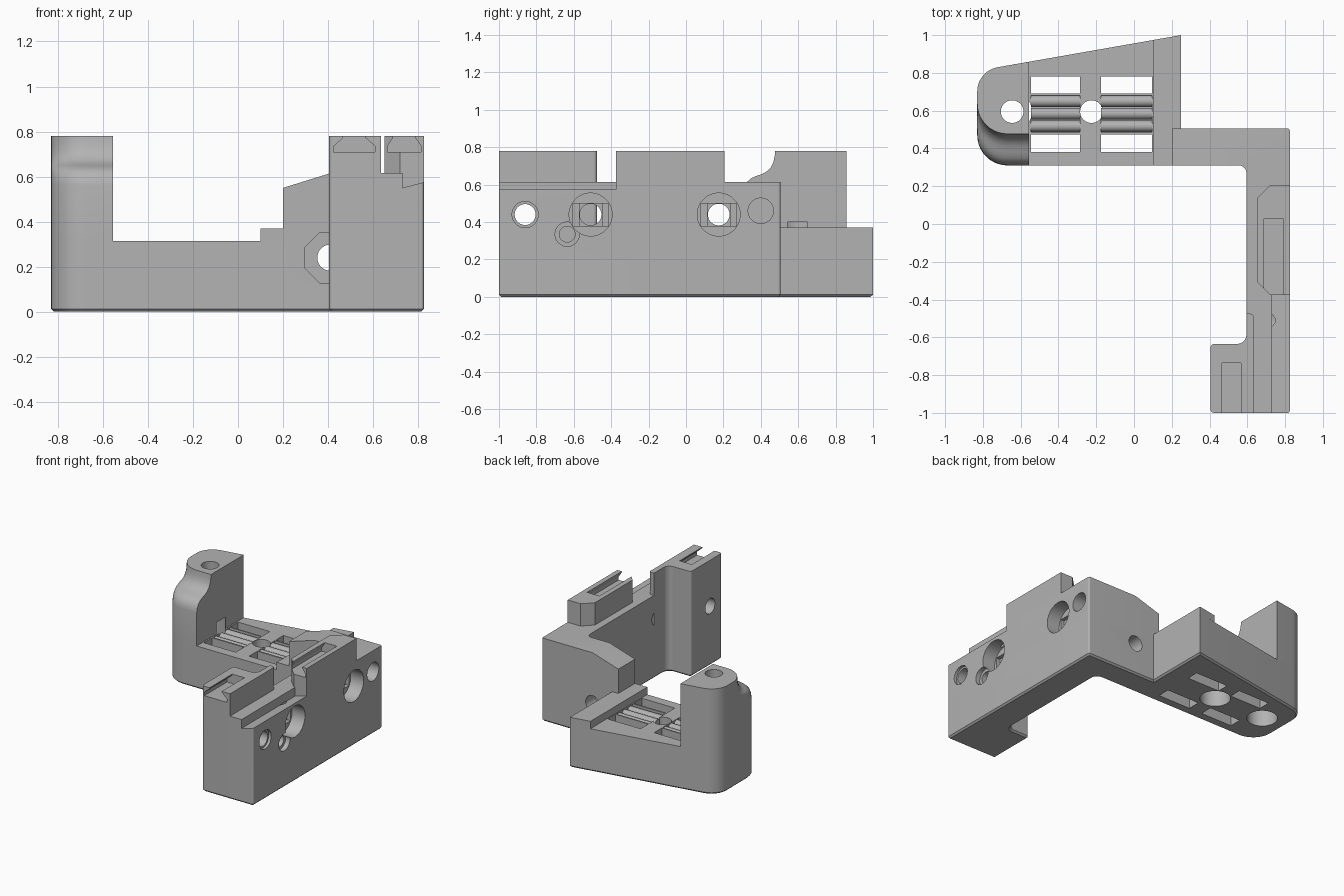
import bpy, bmesh, math
from mathutils import Vector

cube = bpy.data.objects.get("Cube")
if cube:
    bpy.data.objects.remove(cube, do_unlink=True)

grey = bpy.data.materials.new("plain grey")
grey.use_nodes = True
grey.diffuse_color = (0.45, 0.45, 0.45, 1)
grey.node_tree.nodes["Principled BSDF"].inputs["Base Color"].default_value = grey.diffuse_color


def rounded(corners, steps=10):
    """Outline with arcs: corners are (x, y) or (x, y, radius)."""
    out = []
    for i, c in enumerate(corners):
        p = Vector(c[:2])
        if len(c) == 2:
            out.append(p)
            continue
        a = (Vector(corners[i - 1][:2]) - p).normalized()
        b = (Vector(corners[(i + 1) % len(corners)][:2]) - p).normalized()
        half = a.angle(b) / 2
        centre = p + (a + b).normalized() * c[2] / math.sin(half)
        reach = c[2] / math.tan(half)
        start, end = p + a * reach - centre, p + b * reach - centre
        t0 = math.atan2(start.y, start.x)
        turn = math.atan2(end.y, end.x) - t0
        turn = (turn + math.pi) % (2 * math.pi) - math.pi
        for k in range(steps + 1):
            t = t0 + turn * k / steps
            out.append(centre + Vector((math.cos(t), math.sin(t))) * c[2])
    return out


def loft(name, rings, chamfer=0):
    """Solid through rings of 3D points, with an optional chamfer on the first ring."""
    bm = bmesh.new()
    loops = [[bm.verts.new(p) for p in ring] for ring in rings]
    first = bm.faces.new(loops[0])
    bm.faces.new(loops[-1])
    n = len(loops[0])
    for lo, hi in zip(loops, loops[1:]):
        for i in range(n):
            j = (i + 1) % n
            bm.faces.new((lo[i], lo[j], hi[j], hi[i]))
    bmesh.ops.recalc_face_normals(bm, faces=bm.faces)
    if chamfer:
        bmesh.ops.bevel(bm, geom=list(first.edges), offset=chamfer, segments=1,
                        affect='EDGES', profile=0.5)
    mesh = bpy.data.meshes.new(name)
    bm.to_mesh(mesh)
    bm.free()
    mesh.materials.append(grey)
    ob = bpy.data.objects.new(name, mesh)
    bpy.context.collection.objects.link(ob)
    return ob


def prism(name, outline, lo, hi, axis="z", chamfer=0):
    place = {"x": lambda p, t: (t, p[0], p[1]),
             "y": lambda p, t: (p[0], t, p[1]),
             "z": lambda p, t: (p[0], p[1], t)}[axis]
    return loft(name, [[place(p, t) for p in outline] for t in (lo, hi)], chamfer)


def rect(a0, a1, b0, b1):
    return [(a0, b0), (a1, b0), (a1, b1), (a0, b1)]


def disc(a, b, r, sides=32):
    turns = [2 * math.pi * (k + 0.5) / sides for k in range(sides)]
    return [(a + r * math.cos(t), b + r * math.sin(t)) for t in turns]


cutters = []


def cut(parts, outline, lo, hi, axis="z"):
    tool = prism("cutter", outline, lo, hi, axis)
    tool.hide_render = True
    cutters.append(tool)
    for part in parts:
        mod = part.modifiers.new("cut", 'BOOLEAN')
        mod.operation, mod.solver, mod.object = 'DIFFERENCE', 'EXACT', tool


DECK, RIM, TOP = 0.315, 0.615, 0.78
OUT = 0.825

# One continuous foundation: flared plate, arm, wall and front block
base = prism("foundation", rounded([
    (-0.83, 0.31, 0.16), (0.595, 0.31, 0.04), (0.595, -0.635, 0.05),
    (0.405, -0.635, 0.02), (0.405, -1, 0.02), (OUT, -1, 0.012),
    (OUT, 0.505, 0.012), (0.25, 0.505), (0.25, 1), (-0.83, 0.811, 0.13)]),
    0, DECK, chamfer=0.012)

# Corner tower with a scooped front
scoop = [(0.31, DECK), (0.31, 0.56), (0.315, 0.59), (0.33, 0.618), (0.35, 0.635),
         (0.38, 0.648), (0.41, 0.658), (0.433, 0.672), (0.453, 0.692),
         (0.466, 0.717), (0.474, 0.75), (0.477, TOP)]
tower = loft("tower", [[(p.x, p.y, z) for p in rounded(
    [(-0.83, y, 0.16), (-0.555, y), (-0.555, 0.859), (-0.83, 0.811, 0.13)])]
    for y, z in scoop])

# Raised ridge along the flared end of the plate
ridge = prism("plate_ridge", [(0.1, 0.31), (0.25, 0.31), (0.25, 1), (0.1, 0.974)], DECK, 0.37)

# Upper wall with its return arm
wall = prism("wall_and_arm", rounded([
    (0.2, 0.31), (0.595, 0.31, 0.04), (0.595, -1), (OUT, -1, 0.012),
    (OUT, 0.505, 0.012), (0.2, 0.505)]), DECK, RIM)
cut([wall], [(0.19, 0.547), (0.41, RIM), (0.41, 0.64), (0.19, 0.64)], 0.25, 0.6, "y")
cut([wall], [(0.73, 0.55), (0.84, 0.579), (0.84, 0.64), (0.73, 0.64)], -1.1, -0.375, "y")

# Raised blocks that carry the dovetail slots
rail = prism("wall_rail_block", [
    (0.72, -0.375), (OUT, -0.375), (OUT, 0.205), (0.72, 0.205), (0.65, 0.135), (0.65, -0.305)],
    RIM, TOP)
front = prism("front_block", rounded([
    (0.405, -1, 0.02), (0.635, -1), (0.635, -0.475, 0.02), (0.595, -0.475),
    (0.595, -0.635, 0.05), (0.405, -0.635, 0.02)]), DECK, TOP)
for part, x, w, y0, y1 in ((front, 0.517, 0.092, -1.1, -0.735), (rail, 0.738, 0.075, -0.45, 0.03)):
    n = 0.05
    cut([part], [(x - w, 0.71), (x + w, 0.71), (x + w, 0.735), (x + n, 0.772), (x + n, 0.8),
                 (x - n, 0.8), (x - n, 0.772), (x - w, 0.735)], y0, y1, "y")

# Vertical bolt holes with counterbores underneath
for x, deep, parts in ((-0.645, 0.4, [base, tower]), (-0.225, 0.15, [base])):
    cut(parts, disc(x, 0.595, 0.06), -0.1, 0.9)
    cut(parts, disc(x, 0.595, 0.105), -0.1, deep)

# Plate slots, shallow pockets and round bars
for x0, x1 in ((-0.545, -0.285), (-0.175, 0.095)):
    for y0, y1 in ((0.38, 0.475), (0.69, 0.78)):
        cut([base], rect(x0, x1, y0, y1), -0.1, 0.4)
    cut([base], rect(x0, x1, 0.487, 0.68), 0.25, 0.4)
    for y in (0.518, 0.584, 0.65):
        prism("plate_bar", disc(y, 0.28, 0.03, 20), x0, x1, "x")

# Side holes through the wall: stepped bolt seats
body = [base, wall]
for y in (-0.51, 0.175):
    cut(body, disc(y, 0.44, 0.115), 0.72, 0.9, "x")
    cut([wall], rect(y - 0.095, y + 0.095, 0.38, 0.5), 0.69, 0.75, "x")
    cut([wall], rect(y - 0.06, y + 0.06, 0.38, 0.5), 0.66, 0.7, "x")
    cut([wall], disc(y, 0.44, 0.058), 0.5, 0.7, "x")

# Plain side holes
cut([wall, front], disc(-0.86, 0.44, 0.056), 0.3, 0.9, "x")
cut([wall], disc(-0.86, 0.44, 0.07), 0.805, 0.9, "x")
cut([wall], disc(0.4, 0.46, 0.068), 0.6, 0.9, "x")
cut(body, disc(-0.635, 0.335, 0.065), 0.79, 0.9, "x")
cut(body, disc(-0.635, 0.335, 0.042), 0.66, 0.8, "x")

# Hole through the arm with an eight-sided nut recess
cut(body, disc(0.41, 0.24, 0.122, 8), 0.2, 0.39, "y")
cut(body, disc(0.41, 0.24, 0.058), 0.2, 0.6, "y")

# Bake the cuts, drop the cutters and shade
bpy.context.view_layer.update()
graph = bpy.context.evaluated_depsgraph_get()
parts = [o for o in bpy.context.collection.objects if o.type == 'MESH' and o not in cutters]
baked = [(o, bpy.data.meshes.new_from_object(o.evaluated_get(graph))) for o in parts if o.modifiers]
for ob, mesh in baked:
    ob.modifiers.clear()
    ob.data = mesh
for tool in cutters:
    bpy.data.objects.remove(tool, do_unlink=True)
bpy.ops.object.select_all(action='DESELECT')
for ob in parts:
    ob.select_set(True)
bpy.context.view_layer.objects.active = base
bpy.ops.object.shade_smooth_by_angle(angle=math.radians(30))
